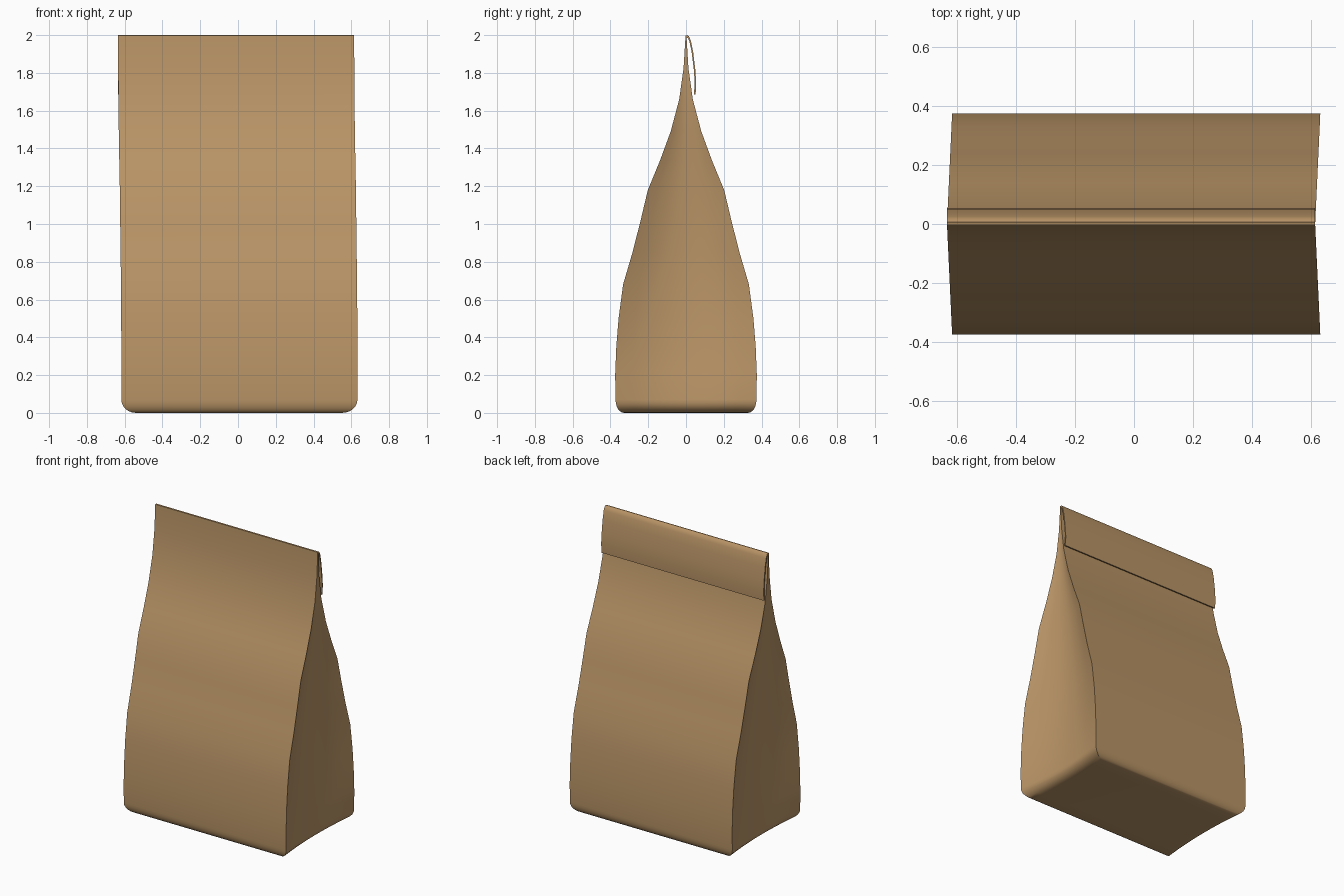
import bpy, bmesh, math

if "Cube" in bpy.data.objects:
    bpy.data.objects.remove(bpy.data.objects["Cube"])

paper = bpy.data.materials.new("kraft_paper")
paper.diffuse_color = (0.49, 0.30, 0.135, 1)
paper.use_nodes = True
paper.node_tree.nodes["Principled BSDF"].inputs["Base Color"].default_value = paper.diffuse_color
HALF_W, DEPTH = 0.625, 0.375


def centre_x(d):
    """The bag leans slightly sideways as it narrows."""
    return 0.0075 - 0.0175 * (1 - abs(d) / DEPTH)


def finish(name, bm):
    bmesh.ops.recalc_face_normals(bm, faces=bm.faces)
    me = bpy.data.meshes.new(name)
    bm.to_mesh(me)
    bm.free()
    ob = bpy.data.objects.new(name, me)
    bpy.context.collection.objects.link(ob)
    me.materials.append(paper)
    bpy.ops.object.select_all(action='DESELECT')
    ob.select_set(True)
    bpy.context.view_layer.objects.active = ob
    bpy.ops.object.shade_smooth_by_angle(angle=math.radians(35))
    return ob


def loft(bm, rings):
    rows = [[bm.verts.new(p) for p in r] for r in rings]
    n = len(rows[0])
    for a, b in zip(rows, rows[1:]):
        for i in range(n):
            j = (i + 1) % n
            bm.faces.new((a[i], a[j], b[j], b[i]))
    bm.faces.new(rows[0])
    bm.faces.new(rows[-1])


def bag_ring(z, d, w):
    """Rectangular section whose side gussets sink in."""
    cx = centre_x(d)
    rise = math.sin(math.pi * min(1, z / 1.7) ** 0.8)
    sink = 0.015 * min(1, d / 0.3) + 0.06 * max(0, rise)
    ring = []
    for s in (1, -1):
        for k in range(9):
            t = -1 + k / 4
            ring.append((cx + s * (w - sink * (1 - t * t)), s * d * t, z))
    return ring


# Bag body: rounded base, then tapering to the pinched top
levels = []
for i in range(7):
    a = math.pi / 2 * i / 6
    levels.append((0.07 * (1 - math.cos(a)),
                   0.373 - 0.045 * (1 - math.sin(a)),
                   HALF_W - 0.08 * (1 - math.sin(a))))
side = [(0.2, 0.375), (0.35, 0.369), (0.5, 0.357), (0.68, 0.333), (0.85, 0.283),
        (1.02, 0.24), (1.18, 0.202), (1.335, 0.138), (1.49, 0.081), (1.66, 0.036),
        (1.825, 0.013), (1.97, 0.004), (1.998, 0.003)]
levels += [(z, d, HALF_W) for z, d in side]
bm = bmesh.new()
loft(bm, [bag_ring(*l) for l in levels])
finish("bag_body", bm)

# Folded-over top flap on the back
outer = [(-0.002, 1.985), (0.0, 1.997), (0.006, 2.0), (0.016, 1.993), (0.026, 1.97),
         (0.038, 1.91), (0.049, 1.82), (0.054, 1.75), (0.051, 1.685)]
inner = [(0.042, 1.685), (0.046, 1.75), (0.041, 1.82), (0.030, 1.91),
         (0.018, 1.968), (0.01, 1.985), (0.004, 1.985)]
bm = bmesh.new()
loft(bm, [[(centre_x(0) + s * HALF_W, y, z) for y, z in outer + inner]
          for s in (-1, 1)])
finish("top_flap", bm)
